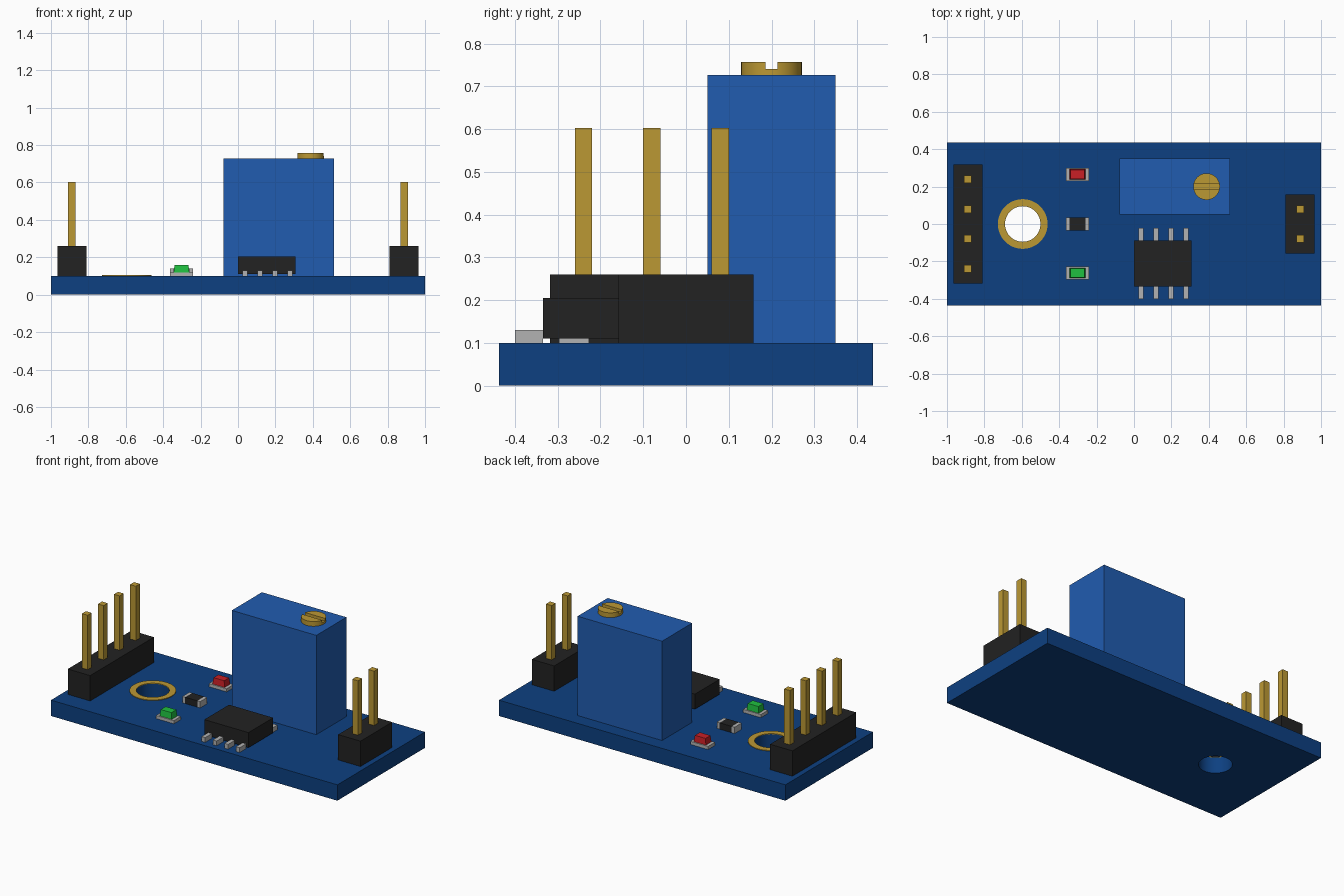
import bpy
import bmesh
from mathutils import Vector

if "Cube" in bpy.data.objects:
    bpy.data.objects.remove(bpy.data.objects["Cube"], do_unlink=True)


def material(name, r, g, b):
    m = bpy.data.materials.new(name)
    m.use_nodes = True
    m.diffuse_color = (r, g, b, 1)
    bsdf = next(n for n in m.node_tree.nodes if n.type == "BSDF_PRINCIPLED")
    bsdf.inputs["Base Color"].default_value = (r, g, b, 1)
    return m


BOARD = material("board blue", 0.004, 0.051, 0.22)
BLUE = material("case blue", 0.015, 0.107, 0.434)
BLACK = material("black plastic", 0.016, 0.016, 0.016)
GOLD = material("brass", 0.50, 0.315, 0.034)
SILVER = material("solder grey", 0.45, 0.45, 0.45)
RED = material("red lens", 0.58, 0.014, 0.019)
GREEN = material("green lens", 0.014, 0.53, 0.051)


def finish(name, bm, mat):
    mesh = bpy.data.meshes.new(name)
    bm.to_mesh(mesh)
    bm.free()
    obj = bpy.data.objects.new(name, mesh)
    bpy.context.collection.objects.link(obj)
    mesh.materials.append(mat)
    return obj


def box(name, mat, centre, size, z0, z1, taper=1.0):
    """Box given by its plan centre, plan size and height range; taper shrinks the top."""
    bm = bmesh.new()
    bmesh.ops.create_cube(bm, size=1)
    for v in bm.verts:
        k = taper if v.co.z > 0 else 1.0
        v.co = Vector((centre[0] + v.co.x * size[0] * k,
                       centre[1] + v.co.y * size[1] * k,
                       z1 if v.co.z > 0 else z0))
    return finish(name, bm, mat)


def cylinder(name, mat, centre, radius, z0, z1):
    bm = bmesh.new()
    bmesh.ops.create_cone(bm, cap_ends=True, segments=48, radius1=radius,
                          radius2=radius, depth=z1 - z0)
    bmesh.ops.translate(bm, verts=bm.verts, vec=(*centre, (z0 + z1) / 2))
    return finish(name, bm, mat)


def select(obj):
    bpy.ops.object.select_all(action="DESELECT")
    obj.select_set(True)
    bpy.context.view_layer.objects.active = obj


def cut(obj, cutter):
    """Subtract the cutter, then discard it."""
    mod = obj.modifiers.new("cut", "BOOLEAN")
    mod.operation = "DIFFERENCE"
    mod.solver = "EXACT"
    mod.object = cutter
    select(obj)
    bpy.ops.object.modifier_apply(modifier=mod.name)
    bpy.data.objects.remove(cutter, do_unlink=True)


def smooth(obj):
    select(obj)
    bpy.ops.object.shade_smooth_by_angle()


TOP = 0.1

# Circuit board with a plated mounting hole
hole = (-0.595, 0)
board = box("circuit_board", BOARD, (0, 0), (2, 0.874), 0, TOP)
cut(board, cylinder("hole_cutter", BOARD, hole, 0.095, -0.1, 0.2))
smooth(board)
ring = cylinder("hole_ring", GOLD, hole, 0.133, TOP, 0.104)
cut(ring, cylinder("ring_cutter", GOLD, hole, 0.095, 0, 0.2))
smooth(ring)

# Pin headers
PITCH = 0.16
for side, x, count in (("right", -0.888, 4), ("left", 0.888, 2)):
    box(f"{side}_header", BLACK, (x, 0), (0.156, count * PITCH - 0.004), TOP, 0.26)
    for i in range(count):
        y = (i - (count - 1) / 2) * PITCH
        box(f"{side}_pin_{i + 1}", GOLD, (x, y), (0.04, 0.04), 0.26, 0.603)

# Trimmer with a slotted screw
box("trimmer_case", BLUE, (0.217, 0.2), (0.59, 0.3), TOP, 0.727)
screw_at = (0.388, 0.2)
screw = cylinder("trimmer_screw", GOLD, screw_at, 0.071, 0.727, 0.757)
cut(screw, box("slot_cutter", GOLD, screw_at, (0.3, 0.028), 0.741, 0.8))
smooth(screw)

# Chip with four leads on each long side
CHIP = (0.153, -0.211)
box("chip_body", BLACK, CHIP, (0.308, 0.246), 0.11, 0.205)
for side, sign in (("front", -1), ("back", 1)):
    for i in range(4):
        x = CHIP[0] + (i - 1.5) * 0.08 + 0.005
        box(f"chip_{side}_lead_{i + 1}", SILVER, (x, CHIP[1] + sign * 0.156),
            (0.026, 0.066), TOP, 0.13)

# Indicator lights
SMALL_X = -0.302
for name, mat, y in (("red", RED, 0.265), ("green", GREEN, -0.262)):
    box(f"{name}_light_base", SILVER, (SMALL_X, y), (0.124, 0.07), TOP, 0.12)
    box(f"{name}_light_lens", mat, (SMALL_X, y), (0.084, 0.056), 0.12, 0.16, 0.88)

# Resistor with metal end caps
box("resistor_body", BLACK, (SMALL_X, 0), (0.084, 0.07), TOP, 0.14)
for side, sign in (("right", -1), ("left", 1)):
    box(f"resistor_{side}_cap", SILVER, (SMALL_X + sign * 0.052, 0), (0.02, 0.07), TOP, 0.14)
